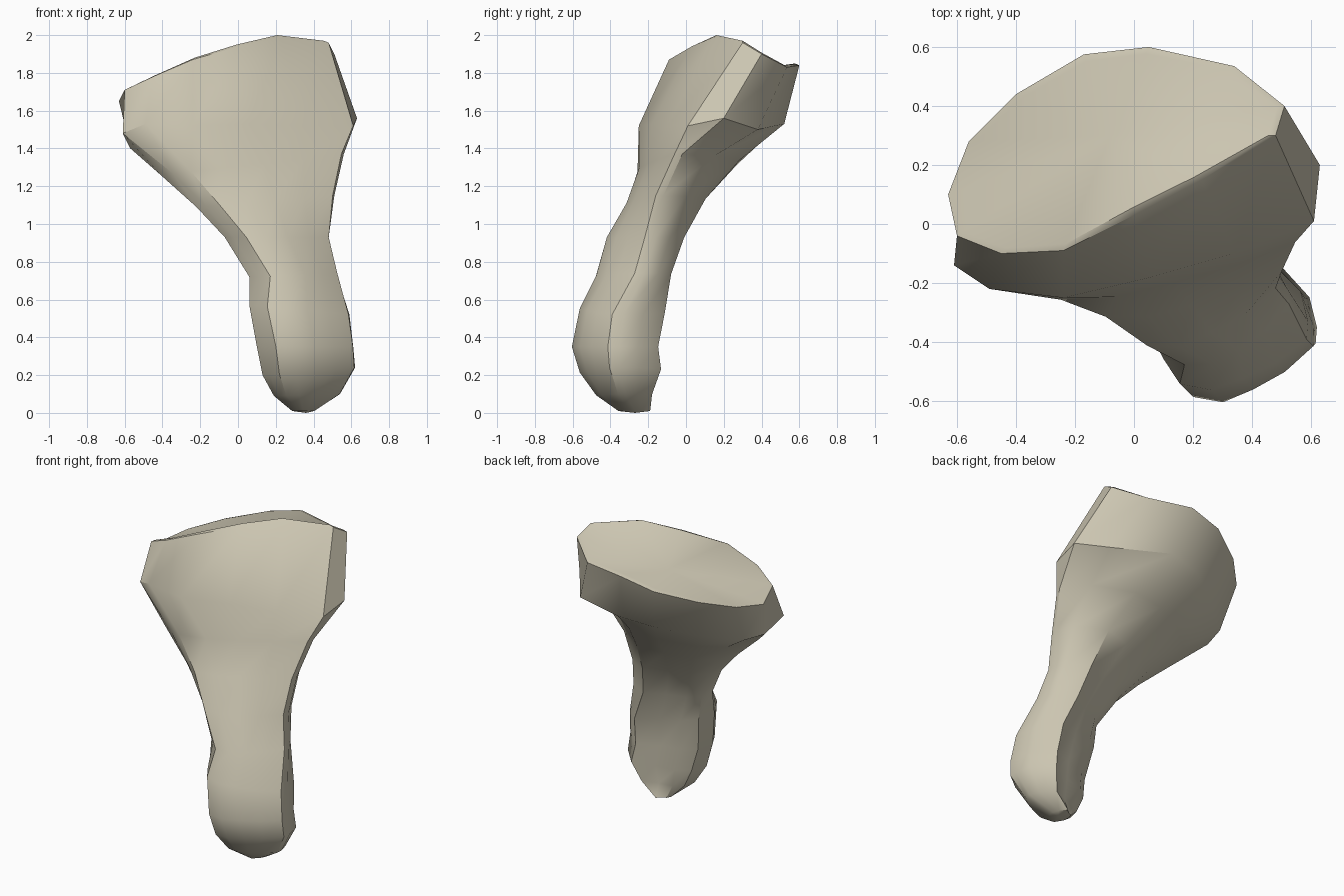
import bpy
import bmesh
import math
from mathutils import Vector

default_cube = bpy.data.objects.get("Cube")
if default_cube:
    bpy.data.objects.remove(default_cube, do_unlink=True)


def make_material(name, colour):
    material = bpy.data.materials.new(name)
    material.use_nodes = True
    material.diffuse_color = colour
    shader = material.node_tree.nodes["Principled BSDF"]
    shader.inputs["Base Color"].default_value = colour
    shader.inputs["Roughness"].default_value = 0.8
    return material


# Shaft outline as (position from left corner to right corner, depth factor)
FRONT = [(0, 0), (.06, -.4), (.15, -.85), (.34, -1), (.55, -.86),
         (.77, -.65), (.98, -.3), (1, 0)]
BACK_SHAFT = [(.97, .45), (.78, 1), (.5, .8), (.25, .75), (.08, .5)]
BACK_NECK = [(.92, .5), (.7, .95), (.5, 1), (.28, .85), (.11, .56)]

# Shaft sections, bottom to top: left corner, right corner, (front depth, back depth)
SECTIONS = [
    ((.29, -.3, .01), (.4, -.27, .01), (.07, .09)),
    ((.19, -.36, .09), (.54, -.32, .1), (.13, .15)),
    ((.13, -.4, .2), (.62, -.35, .24), (.18, .23)),
    ((.1, -.42, .35), (.61, -.35, .35), (.21, .22)),
    ((.06, -.38, .57), (.59, -.33, .52), (.2, .23)),
    ((.06, -.36, .72), (.52, -.22, .74), (.17, .18)),
    ((-.07, -.27, .93), (.48, -.16, .93), (.19, .18)),
    ((-.22, -.22, 1.09), (.51, -.12, 1.15), (.13, .26)),
    ((-.41, -.17, 1.26), (.56, -.02, 1.37), (.13, .37)),
]

# Widest line of the flared head, counterclockwise from the left
FLARE = [(-.57, 0, 1.4), (-.61, -.14, 1.48), (-.49, -.22, 1.53), (-.24, -.25, 1.52),
         (.06, -.18, 1.53), (.34, -.1, 1.52), (.61, .01, 1.52), (.63, .2, 1.56),
         (.5, .38, 1.5), (.13, .52, 1.53), (-.1, .47, 1.5), (-.32, .33, 1.45),
         (-.53, .16, 1.41)]

# Upper edge of the head, same order
CROWN = [(-.63, .1, 1.65), (-.6, -.04, 1.71), (-.45, -.1, 1.78), (-.24, -.09, 1.87),
         (0, .03, 1.94), (.23, .15, 1.99), (.48, .3, 1.96), (.51, .4, 1.9),
         (.34, .535, 1.83), (.05, .6, 1.84), (-.17, .575, 1.79), (-.4, .44, 1.73),
         (-.56, .28, 1.68)]


def section_points(left, right, depths, blend):
    """Place the outline between two corners, blending shaft into neck."""
    left, right = Vector(left), Vector(right)
    front_depth, back_depth = depths
    across = right - left
    backward = Vector((-across.y, across.x, 0)).normalized()
    back = [Vector(a).lerp(Vector(b), blend) for a, b in zip(BACK_SHAFT, BACK_NECK)]
    points = []
    for along, depth in FRONT + back:
        reach = front_depth if depth < 0 else back_depth
        points.append(left + across * along + backward * depth * reach)
    return points


def bridge(bm, lower, upper):
    count = len(lower)
    for i in range(count):
        j = (i + 1) % count
        bm.faces.new((lower[i], lower[j], upper[j], upper[i]))


def fan(bm, ring, centre):
    tip = bm.verts.new(centre)
    for i, vert in enumerate(ring):
        bm.faces.new((vert, ring[(i + 1) % len(ring)], tip))


# Shaft sections followed by the flared head
outlines = []
for left, right, depths in SECTIONS:
    height = (left[2] + right[2]) / 2
    blend = min(max((height - .9) / .4, 0), 1)
    outlines.append(section_points(left, right, depths, blend))
outlines += [FLARE, CROWN]

bm = bmesh.new()
rings = [[bm.verts.new(p) for p in outline] for outline in outlines]
for lower, upper in zip(rings, rings[1:]):
    bridge(bm, lower, upper)

# Narrow bevelled rim around a shallow dished top
dish_centre = Vector((-.08, .3, 1.81))
rim = []
for vert in rings[-1]:
    inward = dish_centre - vert.co
    inward.z = 0
    rim.append(bm.verts.new(vert.co + inward.normalized() * .025 + Vector((0, 0, .01))))
bridge(bm, rings[-1], rim)
fan(bm, rim, dish_centre)

# Rounded bottom tip
fan(bm, rings[0], (.36, -.27, 0))

bmesh.ops.recalc_face_normals(bm, faces=bm.faces)
mesh = bpy.data.meshes.new("bone_fragment")
bm.to_mesh(mesh)
bm.free()
mesh.materials.append(make_material("pale_bone", (.6, .56, .44, 1)))
bone = bpy.data.objects.new("bone_fragment", mesh)
bpy.context.collection.objects.link(bone)

# Smooth shading with crisp ridges
bpy.ops.object.select_all(action="DESELECT")
bone.select_set(True)
bpy.context.view_layer.objects.active = bone
bpy.ops.object.shade_smooth_by_angle(angle=math.radians(35))
